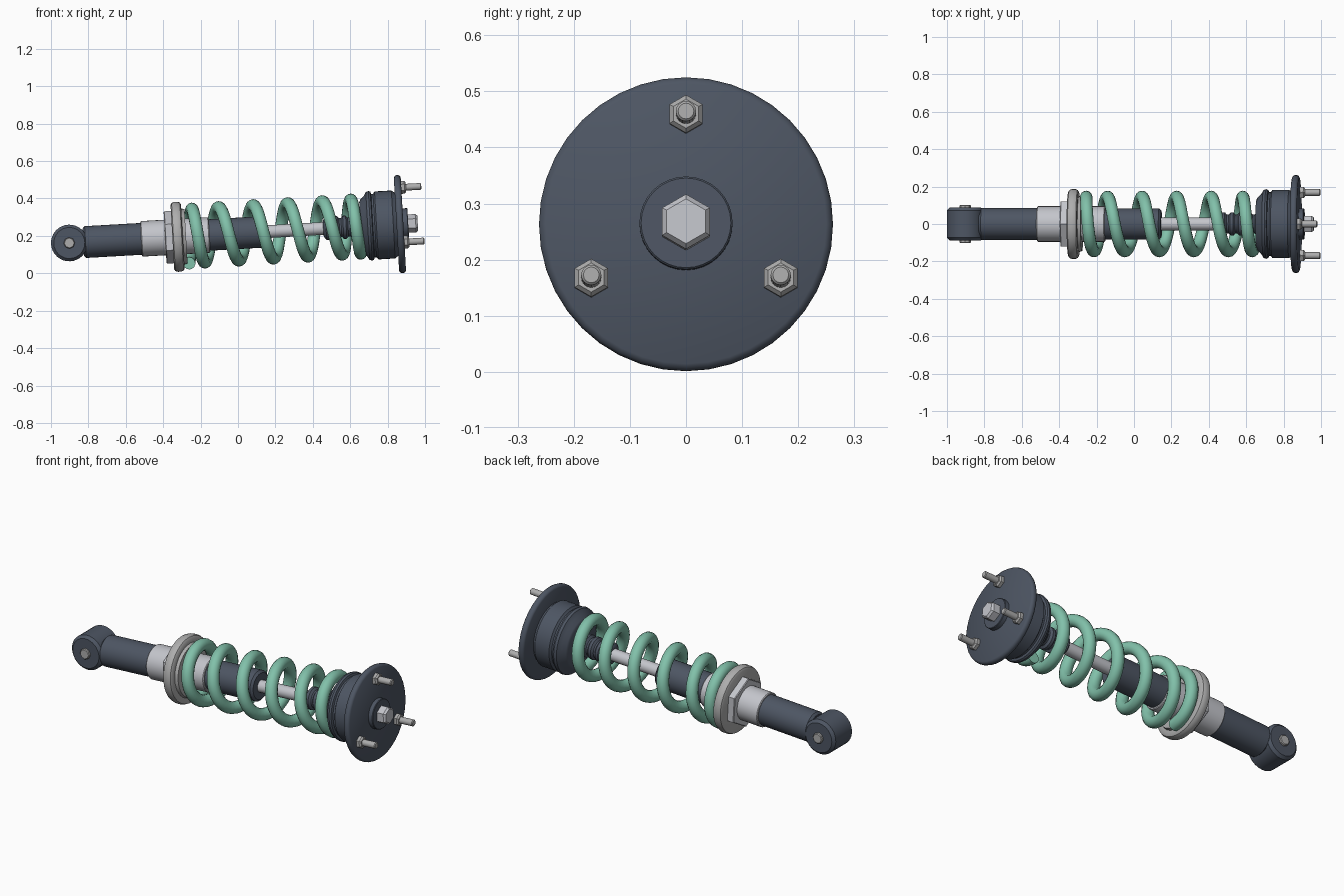
import bpy, bmesh, math
from mathutils import Matrix, Vector

if "Cube" in bpy.data.objects:
    bpy.data.objects.remove(bpy.data.objects["Cube"], do_unlink=True)


def material(name, rgb):
    m = bpy.data.materials.new(name)
    m.use_nodes = True
    m.diffuse_color = (*rgb, 1)
    m.node_tree.nodes["Principled BSDF"].inputs["Base Color"].default_value = (*rgb, 1)
    return m


DARK = material("slate grey", (0.075, 0.092, 0.125))
LIGHT = material("pale steel", (0.55, 0.56, 0.60))
STEEL = material("warm steel", (0.42, 0.42, 0.42))
GREEN = material("mint green", (0.22, 0.53, 0.40))

# The damper lies along local x, starting at the eye, and is tipped slightly up
TILT = math.radians(3.27)
FRAME = Matrix.Translation((-0.902, 0, 0.162)) @ Matrix.Rotation(-TILT, 4, "Y")


def finish(name, bm, mat, angle=35):
    bmesh.ops.recalc_face_normals(bm, faces=bm.faces)
    bm.transform(FRAME)
    mesh = bpy.data.meshes.new(name)
    bm.to_mesh(mesh)
    bm.free()
    mesh.materials.append(mat)
    ob = bpy.data.objects.new(name, mesh)
    bpy.context.collection.objects.link(ob)
    bpy.ops.object.select_all(action="DESELECT")
    ob.select_set(True)
    bpy.context.view_layer.objects.active = ob
    bpy.ops.object.shade_smooth_by_angle(angle=math.radians(angle))
    return ob


def lathe(name, profile, mat, sides=32, y=0, z=0, across=False):
    """Capped solid turned about local x (or y if across) from (position, radius) pairs."""
    bm = bmesh.new()
    rings = []
    for s, r in profile:
        ring = []
        for i in range(sides):
            a = math.tau * i / sides
            ring.append(bm.verts.new((s, y + r * math.sin(a), z + r * math.cos(a))))
        rings.append(ring)
    for a, b in zip(rings, rings[1:]):
        for i in range(sides):
            j = (i + 1) % sides
            bm.faces.new((a[i], a[j], b[j], b[i]))
    bm.faces.new(rings[0])
    bm.faces.new(rings[-1])
    if across:
        bm.transform(Matrix.Rotation(math.pi / 2, 4, "Z"))
    return finish(name, bm, mat)


def bar(start, end, radius, bevel):
    """Profile of a plain cylinder with chamfered ends."""
    return [(start, radius - bevel), (start + bevel, radius),
            (end - bevel, radius), (end, radius - bevel)]


# Lower eye with its cross sleeve
lathe("lower_eye", bar(-0.088, 0.088, 0.098, 0.015), DARK, across=True)
lathe("eye_sleeve", bar(-0.102, 0.102, 0.030, 0.004), STEEL, 8, across=True)

# Damper body, threaded collar and piston rod
lathe("lower_body", bar(0.075, 0.42, 0.085, 0.012), DARK)
lathe("collar", bar(0.385, 0.75, 0.095, 0.004), LIGHT)
lathe("upper_body", bar(0.70, 1.05, 0.084, 0.012), DARK)
lathe("piston_rod", bar(1.0, 1.75, 0.034, 0.004), LIGHT, 24)

# Adjuster nut and lower spring seat
lathe("adjuster_nut", bar(0.513, 0.565, 0.140, 0.004), LIGHT, 6)
lathe("lower_seat", [(0.552, 0.172), (0.558, 0.182), (0.572, 0.187), (0.590, 0.187),
                     (0.602, 0.182), (0.608, 0.172), (0.608, 0.150), (0.625, 0.145),
                     (0.625, 0.095)], STEEL, 40)

# Ribbed bump stop
ribs = [(1.36, 0.040)]
for k in range(5):
    s = 1.365 + k * 0.046
    ribs += [(s, 0.050), (s + 0.010, 0.062), (s + 0.026, 0.062), (s + 0.036, 0.050)]
lathe("bump_stop", ribs, DARK, 24)

# Upper mount and top plate
lathe("upper_mount", [(1.560, 0.130), (1.566, 0.142), (1.585, 0.160), (1.598, 0.182),
                      (1.612, 0.186), (1.622, 0.182), (1.626, 0.170), (1.636, 0.170),
                      (1.645, 0.182), (1.735, 0.182), (1.748, 0.172), (1.765, 0.165)], DARK, 40)
lathe("top_plate", [(1.752, 0.250), (1.757, 0.258), (1.766, 0.262), (1.776, 0.262),
                    (1.784, 0.258), (1.789, 0.250)], DARK, 40)
lathe("centre_boss", bar(1.78, 1.815, 0.083, 0.003), DARK)
lathe("centre_nut", [(1.81, 0.049), (1.855, 0.049), (1.866, 0.040)], LIGHT, 6)

# Three mounting studs with nuts
for k in range(3):
    a = math.tau * k / 3
    y, z = 0.195 * math.sin(a), 0.195 * math.cos(a)
    lathe(f"stud_{k + 1}", bar(1.78, 1.896, 0.018, 0.004), STEEL, 16, y, z)
    lathe(f"stud_nut_{k + 1}", [(1.785, 0.034), (1.806, 0.034), (1.814, 0.026)], STEEL, 6, y, z)

# Coil spring: even pitch in the middle, closing up at both ends
KNOTS = [(-0.5, 0.632), (0, 0.663), (0.5, 0.715), (1, 0.808), (4.5, 1.455),
         (5, 1.517), (5.5, 1.555)]


def travel(turn):
    for (t0, s0), (t1, s1) in zip(KNOTS, KNOTS[1:]):
        if turn <= t1:
            return s0 + (s1 - s0) * (turn - t0) / (t1 - t0)
    return KNOTS[-1][1]


def coil_point(turn):
    s = sum(travel(min(max(turn + d, -0.5), 5.5)) for d in (-0.1, 0, 0.1)) / 3
    a = math.tau * turn
    return Vector((s, -0.145 * math.sin(a), 0.145 * math.cos(a)))


WIRE, STEPS, SIDES = 0.033, 216, 14
bm = bmesh.new()
rings = []
for i in range(STEPS + 1):
    turn = -0.5 + 6 * i / STEPS
    centre = coil_point(turn)
    along = (coil_point(turn + 0.01) - coil_point(turn - 0.01)).normalized()
    out = Vector((0, centre.y, centre.z)).normalized()
    side = along.cross(out).normalized()
    rings.append([bm.verts.new(centre + WIRE * (out * math.cos(b) + side * math.sin(b)))
                  for b in (math.tau * j / SIDES for j in range(SIDES))])
for a, b in zip(rings, rings[1:]):
    for j in range(SIDES):
        n = (j + 1) % SIDES
        bm.faces.new((a[j], a[n], b[n], b[j]))
bm.faces.new(rings[0])
bm.faces.new(rings[-1])
finish("coil_spring", bm, GREEN, 50)
